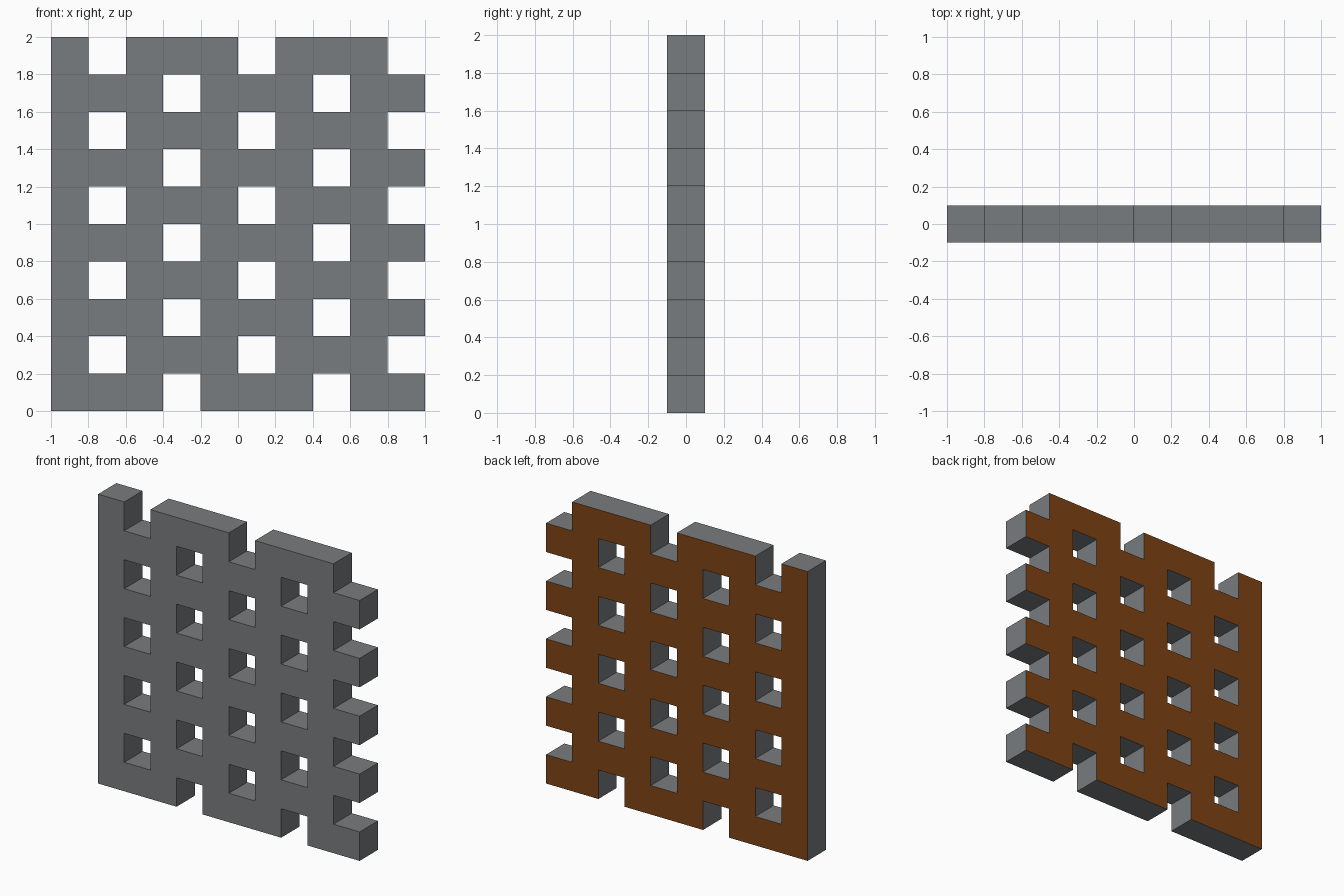
import bpy, bmesh

if "Cube" in bpy.data.objects:
    bpy.data.objects.remove(bpy.data.objects["Cube"])

CELL = 0.2
N = 10
DEPTH = 0.2


def material(name, color):
    m = bpy.data.materials.new(name)
    m.diffuse_color = (*color, 1.0)
    m.use_nodes = True
    m.node_tree.nodes["Principled BSDF"].inputs["Base Color"].default_value = m.diffuse_color
    return m


def is_hole(i, j):
    # Odd columns are pierced, alternating between odd and even rows
    return i % 2 == 1 and j % 2 == (1 if i % 4 == 1 else 0)


# Front sheet of square cells with the holes left out
bm = bmesh.new()
verts = {}


def vert(i, j):
    if (i, j) not in verts:
        verts[i, j] = bm.verts.new((-1 + i * CELL, -DEPTH / 2, j * CELL))
    return verts[i, j]


for i in range(N):
    for j in range(N):
        if not is_hole(i, j):
            bm.faces.new([vert(i, j), vert(i + 1, j), vert(i + 1, j + 1), vert(i, j + 1)])

# Thicken the sheet backwards, keeping the front faces
ext = bmesh.ops.extrude_face_region(bm, geom=bm.faces[:], use_keep_orig=True)
moved = [g for g in ext["geom"] if isinstance(g, bmesh.types.BMVert)]
bmesh.ops.translate(bm, verts=moved, vec=(0, DEPTH, 0))
bmesh.ops.recalc_face_normals(bm, faces=bm.faces[:])

# Brown back, grey everywhere else
bm.normal_update()
for f in bm.faces:
    f.material_index = 1 if f.normal.y > 0.5 else 0

mesh = bpy.data.meshes.new("lattice_panel")
bm.to_mesh(mesh)
bm.free()
mesh.materials.append(material("grey", (0.19, 0.20, 0.21)))
mesh.materials.append(material("brown back", (0.21, 0.058, 0.007)))
panel = bpy.data.objects.new("lattice_panel", mesh)
bpy.context.collection.objects.link(panel)
